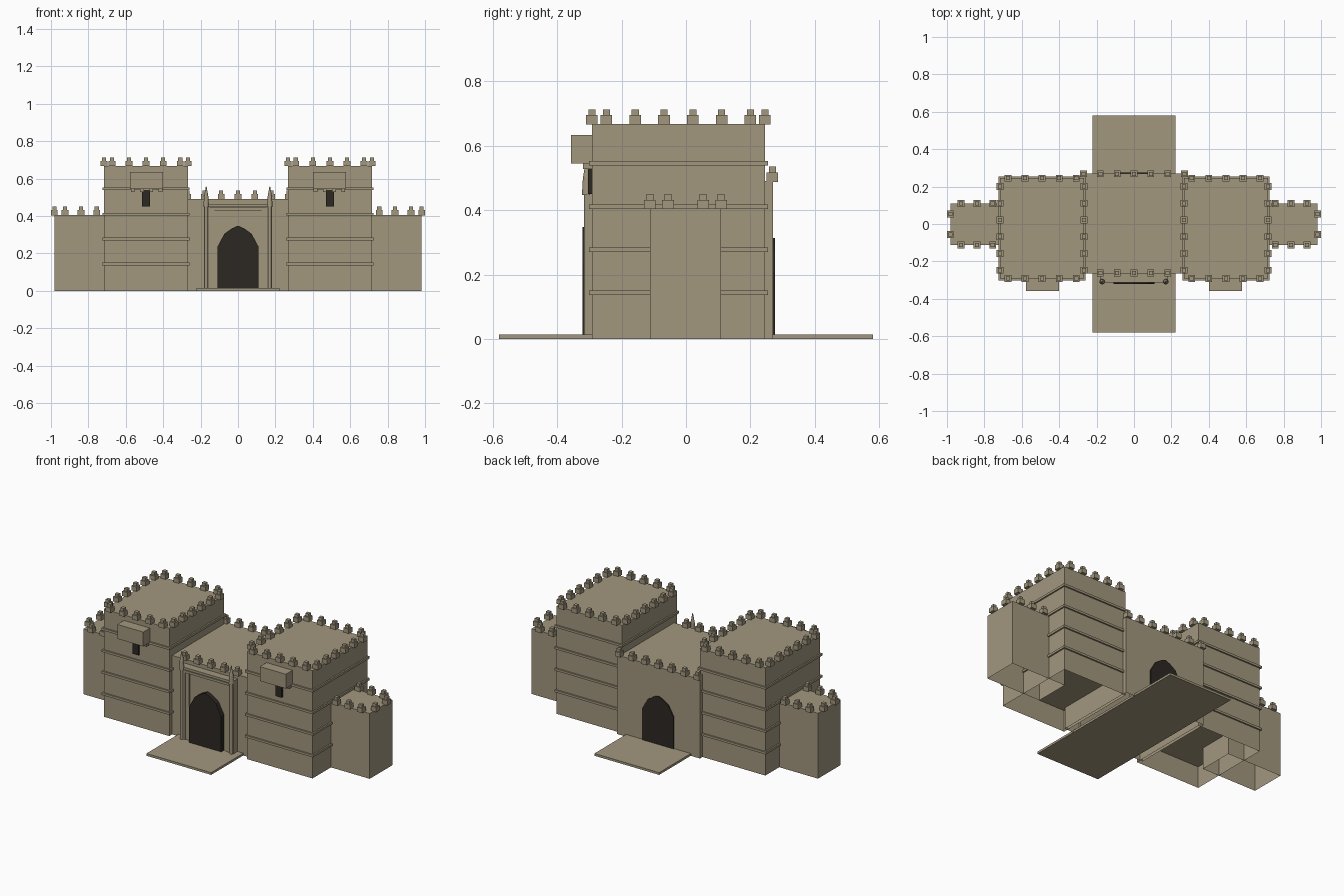
import bpy, bmesh

if "Cube" in bpy.data.objects:
    bpy.data.objects.remove(bpy.data.objects["Cube"])

def material(name, rgb):
    m = bpy.data.materials.new(name)
    m.diffuse_color = (*rgb, 1)
    m.use_nodes = True
    m.node_tree.nodes["Principled BSDF"].inputs["Base Color"].default_value = m.diffuse_color
    return m

SAND = material("sandstone", (0.36, 0.31, 0.21))
DARK = material("dark_wood", (0.025, 0.02, 0.016))

def finish(name, bm, mat=SAND):
    bmesh.ops.recalc_face_normals(bm, faces=bm.faces)
    me = bpy.data.meshes.new(name)
    bm.to_mesh(me)
    bm.free()
    me.materials.append(mat)
    ob = bpy.data.objects.new(name, me)
    bpy.context.collection.objects.link(ob)
    return ob

def add_box(bm, x0, x1, y0, y1, z0, z1, open_bottom=False):
    v = bmesh.ops.create_cube(bm, size=1)["verts"]
    for p in v:
        p.co = (x1 if p.co.x > 0 else x0, y1 if p.co.y > 0 else y0, z1 if p.co.z > 0 else z0)
    if open_bottom:
        faces = {f for p in v for f in p.link_faces}
        bottom = [f for f in faces if all(abs(q.co.z - z0) < 1e-6 for q in f.verts)]
        bmesh.ops.delete(bm, geom=bottom, context='FACES_ONLY')

def box(name, *dims, mat=SAND, open_bottom=False):
    bm = bmesh.new()
    add_box(bm, *dims, open_bottom=open_bottom)
    return finish(name, bm, mat)

def merlons(name, points, z):
    # stepped battlement: wide lower block with a small cap
    bm = bmesh.new()
    for x, y in points:
        add_box(bm, x - .018, x + .018, y - .018, y + .018, z - .002, z + .027)
        add_box(bm, x - .011, x + .011, y - .011, y + .011, z + .027, z + .045)
    return finish(name, bm)

def spread(a, b, n):
    return [a + (b - a) * i / (n - 1) for i in range(n)]

def span(s, a, b):
    return sorted((s * a, s * b))

def arch(name, half, base, spring, top, y0, y1):
    # pointed arch door leaf
    prof = [(-half, base), (half, base), (half, spring), (half * .66, spring + (top - spring) * .62),
            (half * .3, spring + (top - spring) * .87), (0, top),
            (-half * .3, spring + (top - spring) * .87), (-half * .66, spring + (top - spring) * .62),
            (-half, spring)]
    bm = bmesh.new()
    f = bm.faces.new([bm.verts.new((x, y0, z)) for x, z in prof])
    ext = bmesh.ops.extrude_face_region(bm, geom=[f])["geom"]
    bmesh.ops.translate(bm, vec=(0, y1 - y0, 0), verts=[g for g in ext if isinstance(g, bmesh.types.BMVert)])
    return finish(name, bm, DARK)

def cylinder(name, x, y, z0, z1, r0, r1):
    bm = bmesh.new()
    bmesh.ops.create_cone(bm, cap_ends=True, segments=12, radius1=r0, radius2=r1, depth=z1 - z0)
    bmesh.ops.translate(bm, vec=(x, y, (z0 + z1) / 2), verts=bm.verts)
    return finish(name, bm)

for s, side in ((-1, "left"), (1, "right")):
    # tower with string courses
    box(f"{side}_tower", *span(s, .267, .716), -.292, .245, 0, .668, open_bottom=True)
    for i, z in enumerate((.143, .277, .41, .545)):
        box(f"{side}_tower_band_{i}", *span(s, .258, .725), -.301, .254, z - .007, z + .007)
    pts = [(s * x, y) for y in (-.292, .245) for x in spread(.309, .674, 5)]
    pts += [(s * x, y) for x in (.267, .716) for y in spread(-.247, .2, 6)]
    merlons(f"{side}_tower_merlons", pts, .668)
    # projecting bay, corbels and window slot
    box(f"{side}_bay", *span(s, .4, .578), -.357, -.28, .545, .634)
    bm = bmesh.new()
    for x in spread(.415, .563, 4):
        add_box(bm, s * x - .01, s * x + .01, -.32, -.285, .527, .547)
    finish(f"{side}_bay_corbels", bm)
    box(f"{side}_window_slot", *span(s, .47, .512), -.304, -.285, .45, .54, mat=DARK)
    # low outer wall
    box(f"{side}_wall", *span(s, .6, .982), -.112, .109, 0, .405, open_bottom=True)
    pts = [(s * x, y) for y in (-.112, .109) for x in (.755, .84, .925)]
    pts += [(s * .982, y) for y in (-.056, .053)]
    merlons(f"{side}_wall_merlons", pts, .405)
    # portal posts, columns and pinnacles
    box(f"{side}_portal_post", *span(s, .15, .182), -.306, -.25, .014, .45)
    box(f"{side}_portal_inner_post", *span(s, .125, .15), -.3, -.25, .014, .43)
    cylinder(f"{side}_portal_column", s * .17, -.308, .014, .45, .009, .009)
    cylinder(f"{side}_pinnacle_base", s * .17, -.308, .447, .5, .015, .012)
    cylinder(f"{side}_pinnacle", s * .17, -.308, .5, .558, .012, .002)

# gatehouse
box("gatehouse", -.285, .285, -.265, .27, 0, .49, open_bottom=True)
merlons("gatehouse_merlons", [(x, -.262) for x in spread(-.18, .18, 5)] +
        [(x, .268) for x in spread(-.27, .27, 7)], .49)

# portal surround
box("portal_panel", -.13, .13, -.294, -.25, .014, .44)
box("portal_header", -.165, .165, -.308, -.25, .43, .445)
box("portal_cornice", -.182, .182, -.312, -.25, .45, .465)
arch("front_door", .11, .012, .235, .348, -.322, -.285)
arch("back_door", .108, .012, .21, .313, .26, .276)

# paved causeway through the gate
box("causeway", -.222, .222, -.58, .58, 0, .014)
